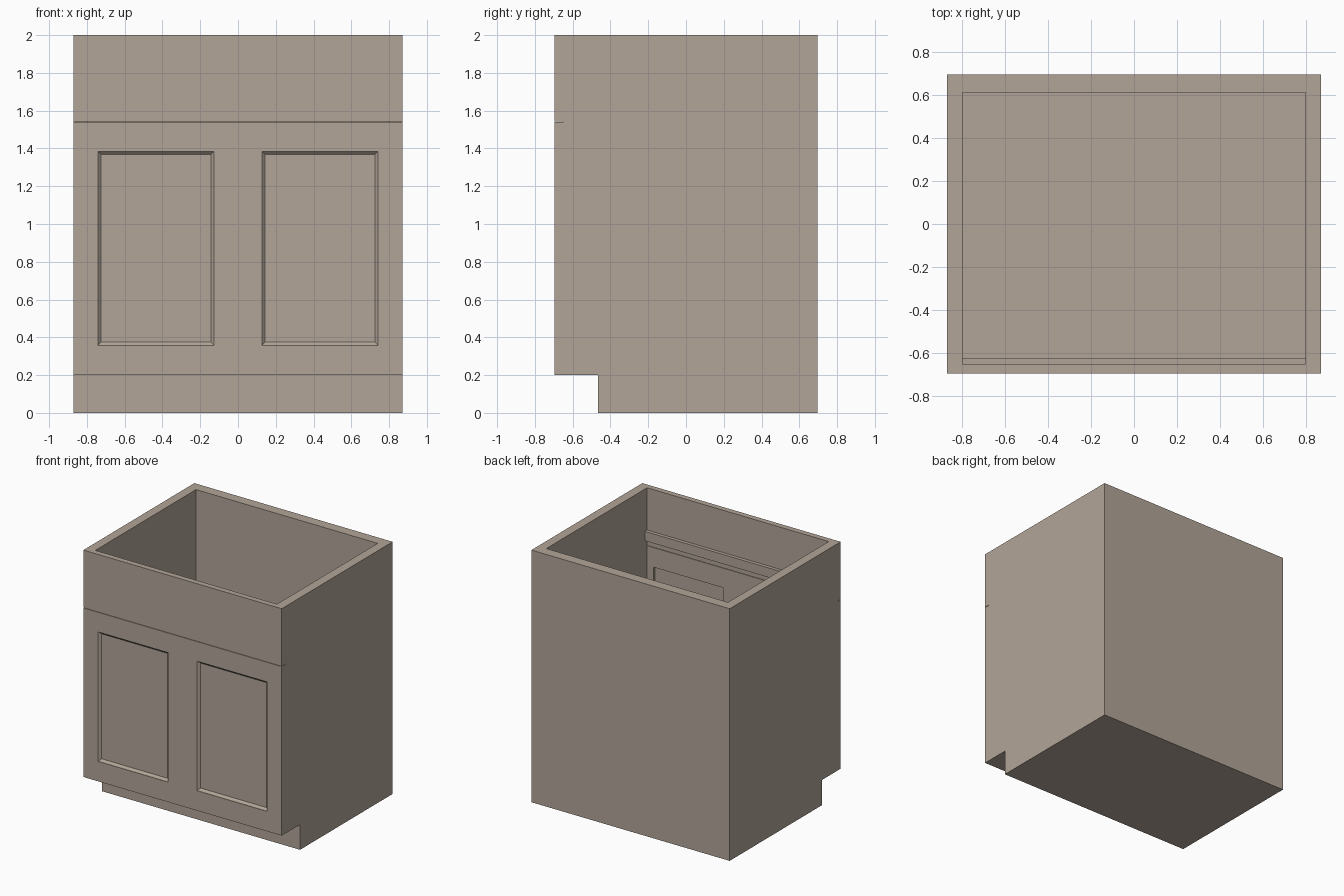
import bpy, bmesh

if "Cube" in bpy.data.objects:
    bpy.data.objects.remove(bpy.data.objects["Cube"])

paint = bpy.data.materials.new("taupe_paint")
paint.diffuse_color = (0.446, 0.378, 0.315, 1)
paint.use_nodes = True
paint.node_tree.nodes["Principled BSDF"].inputs["Base Color"].default_value = paint.diffuse_color


def finish(name, bm):
    bmesh.ops.recalc_face_normals(bm, faces=bm.faces)
    mesh = bpy.data.meshes.new(name)
    bm.to_mesh(mesh)
    bm.free()
    mesh.materials.append(paint)
    ob = bpy.data.objects.new(name, mesh)
    bpy.context.collection.objects.link(ob)
    return ob


def loft(name, rings):
    # Closed solid joining rings of equal length
    bm = bmesh.new()
    vs = [[bm.verts.new(p) for p in r] for r in rings]
    n = len(vs[0])
    for a, b in zip(vs, vs[1:]):
        for i in range(n):
            j = (i + 1) % n
            bm.faces.new((a[i], a[j], b[j], b[i]))
    bm.faces.new(vs[0])
    bm.faces.new(vs[-1])
    return finish(name, bm)


def rect(x0, x1, z0, z1, y, inset=0.0):
    x0, x1, z0, z1 = x0 + inset, x1 - inset, z0 + inset, z1 - inset
    return [(x0, y, z0), (x1, y, z0), (x1, y, z1), (x0, y, z1)]


def box(name, x0, x1, y0, y1, z0, z1):
    return loft(name, [rect(x0, x1, z0, z1, y0), rect(x0, x1, z0, z1, y1)])


def cut(target, cutter):
    cutter.hide_render = True
    mod = target.modifiers.new("cut", 'BOOLEAN')
    mod.operation = 'DIFFERENCE'
    mod.solver = 'EXACT'
    mod.object = cutter
    bpy.context.view_layer.objects.active = target
    bpy.ops.object.modifier_apply(modifier=mod.name)
    bpy.data.objects.remove(cutter)


W, D = 0.87, 0.695

# Cabinet carcass: side profile with toe kick, extruded across the width
profile = [(-0.465, 0), (D, 0), (D, 2), (-D, 2), (-D, 0.2), (-0.465, 0.2)]
carcass = loft("cabinet_body", [[(x, y, z) for y, z in profile] for x in (-W, W)])

# Open interior
cut(carcass, box("cavity_cutter", -0.797, 0.797, -0.65, 0.612, 0.27, 2.2))

# Gap between the drawer front and the doors
cut(carcass, box("gap_cutter", -1, 1, -0.75, -0.648, 1.5405, 1.5435))

# Door panels: moulded recess outside, plain recess inside
for s in (-1, 1):
    x0, x1 = sorted((s * 0.126, s * 0.742))
    b = (x0, x1, 0.358, 1.385)
    cut(carcass, loft("panel_cutter", [rect(*b, -0.75), rect(*b, -D + 0.003),
                                       rect(*b, -0.678, 0.014), rect(*b, -0.675, 0.018)]))
    cut(carcass, box("inner_panel_cutter", x0, x1, -0.67, -0.63, 0.36, 1.385))

# Cross rail behind the drawer front
box("front_rail", -0.797, 0.797, -0.65, -0.622, 1.59, 1.665)
